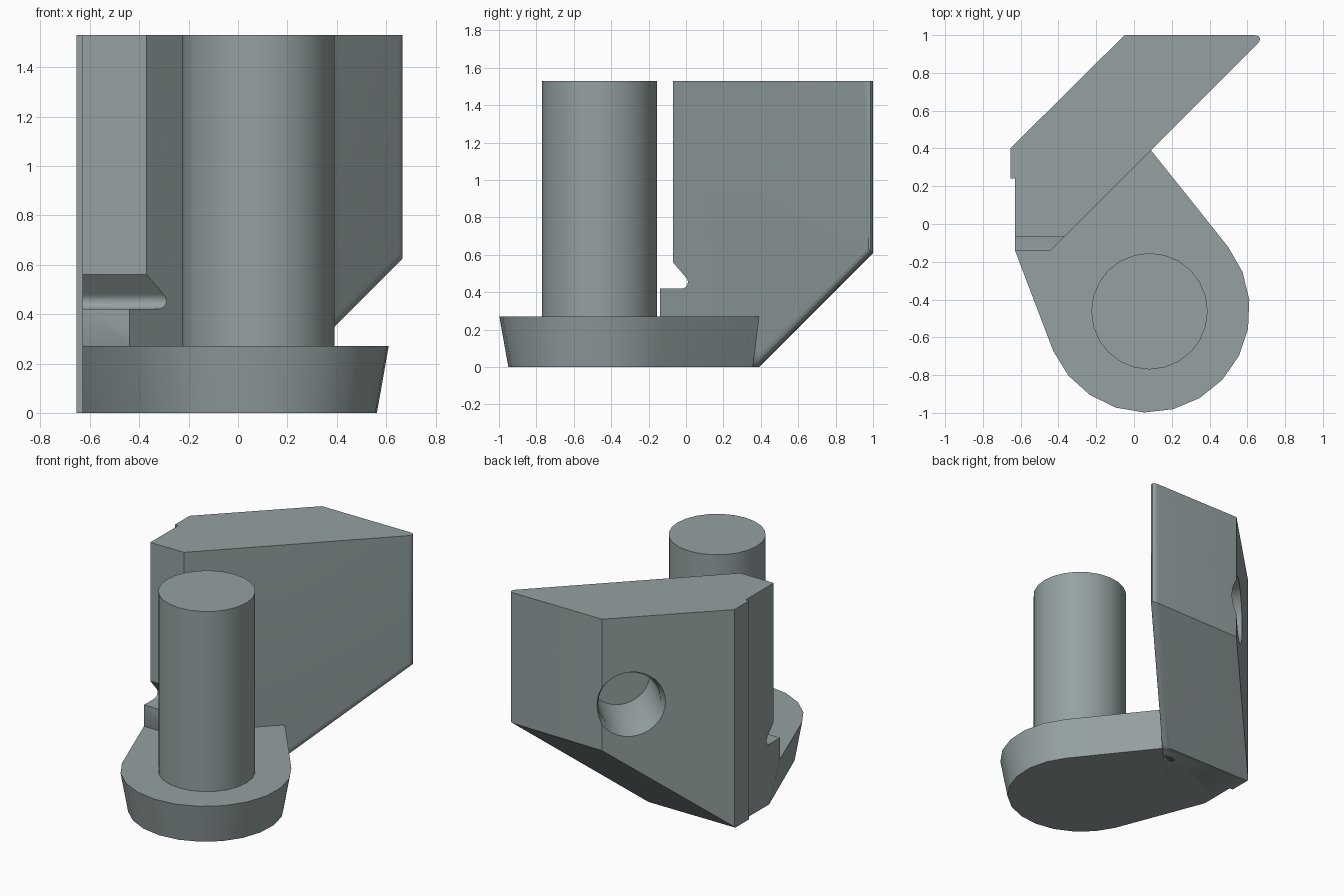
import bpy, bmesh, math
from mathutils import Vector, Matrix

if "Cube" in bpy.data.objects:
    bpy.data.objects.remove(bpy.data.objects["Cube"])

metal = bpy.data.materials.new("grey_metal")
metal.diffuse_color = (0.30, 0.355, 0.36, 1)
metal.use_nodes = True
metal.node_tree.nodes["Principled BSDF"].inputs["Base Color"].default_value = metal.diffuse_color


def finish(name, bm):
    bmesh.ops.recalc_face_normals(bm, faces=bm.faces)
    me = bpy.data.meshes.new(name)
    bm.to_mesh(me)
    bm.free()
    ob = bpy.data.objects.new(name, me)
    bpy.context.collection.objects.link(ob)
    me.materials.append(metal)
    return ob


def loft(bm, rings):
    """Closed solid through rings with equal point counts."""
    vs = [[bm.verts.new(p) for p in r] for r in rings]
    n = len(rings[0])
    for a, b in zip(vs, vs[1:]):
        for i in range(n):
            j = (i + 1) % n
            bm.faces.new((a[i], a[j], b[j], b[i]))
    bm.faces.new(vs[0])
    bm.faces.new(vs[-1])
    bmesh.ops.recalc_face_normals(bm, faces=bm.faces)


def circle(r, z, n=24):
    return [(r * math.cos(math.tau * i / n), r * math.sin(math.tau * i / n), z)
            for i in range(n)]


def smooth(ob):
    bpy.ops.object.select_all(action='DESELECT')
    ob.select_set(True)
    bpy.context.view_layer.objects.active = ob
    bpy.ops.object.shade_smooth_by_angle(angle=math.radians(28))


def cut(ob, cutter):
    mod = ob.modifiers.new("cut", 'BOOLEAN')
    mod.object, mod.operation, mod.solver = cutter, 'DIFFERENCE', 'EXACT'
    bpy.context.view_layer.objects.active = ob
    bpy.ops.object.modifier_apply(modifier=mod.name)
    bpy.data.objects.remove(cutter)


H = 1.53      # overall height
BASE = 0.27   # base plate height

# Angled block: plan outline, sloped underside, rounded sharp edges
plan = [(-0.05, 1), (0.70, 1), (0.09, 0.39), (-0.44, -0.14), (-0.63, -0.14),
        (-0.63, 0.24), (-0.655, 0.24), (-0.655, 0.40)]
bm = bmesh.new()
loft(bm, [[(x, y, z) for x, y in plan] for z in (0, H)])
cutplane = bmesh.ops.bisect_plane(bm, geom=bm.verts[:] + bm.edges[:] + bm.faces[:],
                                  plane_co=(0, 0.39, 0), plane_no=(0, 1, -1),
                                  clear_outer=True, dist=1e-5)
bmesh.ops.holes_fill(bm, edges=[e for e in bm.edges if e.is_boundary])
tip = [e for e in bm.edges
       if any(v.co.x > 0.69 for v in e.verts)
       and (all(v.co.x > 0.69 for v in e.verts)
            or (min(v.co.y for v in e.verts) < 0.9 and min(v.co.z for v in e.verts) < 0.1))]
bmesh.ops.bevel(bm, geom=tip, offset=0.032 / math.tan(math.radians(25)),
                offset_type='OFFSET', segments=6, profile=0.5, affect='EDGES')
block = finish("angled_block", bm)

# Front relief: step, undercut groove and tapered foot, cut along x
arc = [(-0.024 + 0.034 * math.cos(a), 0.454 + 0.034 * math.sin(a))
       for a in [math.radians(45 - 135 * i / 8) for i in range(9)]]
side = [(-0.07, 1.7), (-0.07, 0.56), (-0.01, 0.49)] + arc + \
       [(-0.14, 0.42), (-0.14, BASE), (-0.02, 0), (0.024, -0.1), (-0.4, -0.1), (-0.4, 1.7)]
bm = bmesh.new()
loft(bm, [[(x, y, z) for y, z in side] for x in (-1, 0.05)])
cut(block, finish("relief_cutter", bm))

# Blind hole with a chamfered mouth in the back left face
bm = bmesh.new()
loft(bm, [circle(0.225, -0.15, 32), circle(0.225, 0, 32),
          circle(0.20, 0.05, 32), circle(0.20, 0.43, 32)])
turn = Vector((1, -1, 0)).to_track_quat('Z', 'Y').to_matrix().to_4x4()
bm.transform(Matrix.Translation((-0.18, 0.87, 0.92)) @ turn)
cut(block, finish("hole_cutter", bm))
smooth(block)


# Base plate: rounded nose, narrower at the bottom
def base_ring(z, r, right, left):
    nose = [(0.07 + r * math.cos(a), -0.455 + r * math.sin(a))
            for a in [math.radians(38 - 16.2 * i) for i in range(13)]]
    return [(x, y, z) for x, y in [right] + nose + [left, (-0.62, 0.1)]]


bm = bmesh.new()
loft(bm, [base_ring(0, 0.495, (0.057, 0.357), (-0.63, -0.02)),
          base_ring(BASE, 0.543, (0.09, 0.39), (-0.63, -0.14))])
smooth(finish("base_plate", bm))

# Upright pin
bm = bmesh.new()
loft(bm, [circle(0.308, BASE - 0.05), circle(0.308, H)])
bm.transform(Matrix.Translation((0.082, -0.462, 0)))
smooth(finish("pin", bm))
